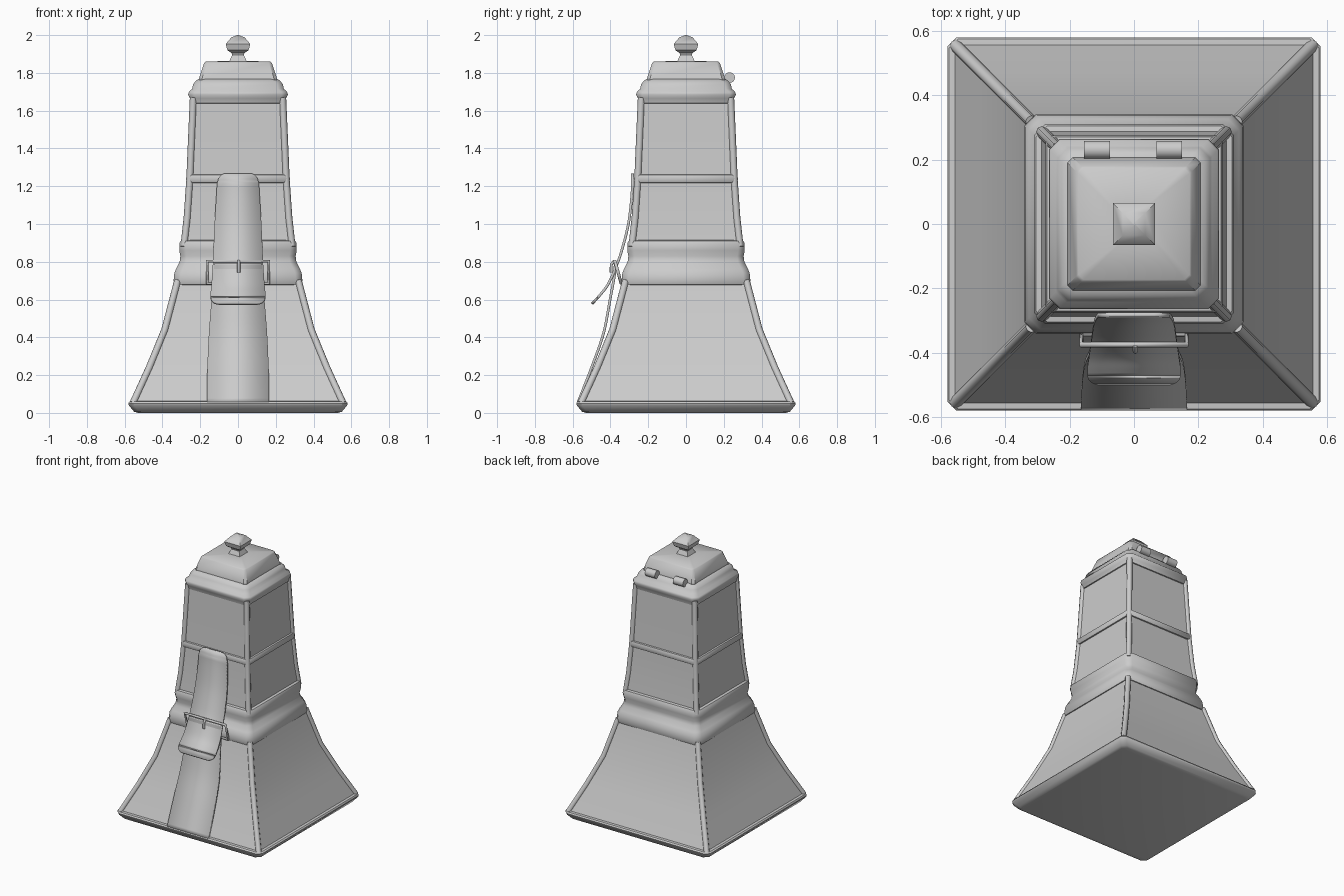
import bpy, bmesh, math
from mathutils import Vector

if "Cube" in bpy.data.objects:
    bpy.data.objects.remove(bpy.data.objects["Cube"])


def finish(name, bm, angle=38):
    bmesh.ops.recalc_face_normals(bm, faces=bm.faces)
    me = bpy.data.meshes.new(name)
    bm.to_mesh(me)
    bm.free()
    ob = bpy.data.objects.new(name, me)
    bpy.context.collection.objects.link(ob)
    bpy.ops.object.select_all(action='DESELECT')
    ob.select_set(True)
    bpy.context.view_layer.objects.active = ob
    bpy.ops.object.shade_smooth_by_angle(angle=math.radians(angle))
    return ob


def square(w, c):
    if c == 0:
        return [(w, w), (-w, w), (-w, -w), (w, -w)]
    a = w - c
    return [(w, a), (a, w), (-a, w), (-w, a), (-w, -a), (-a, -w), (a, -w), (w, -a)]


def loft(name, profile, chamfer, angle=38):
    """Stack chamfered squares from (half width, z) pairs."""
    bm = bmesh.new()
    rings = [[bm.verts.new((x, y, z)) for x, y in square(w, chamfer)] for w, z in profile]
    n = len(rings[0])
    for a, b in zip(rings, rings[1:]):
        for i in range(n):
            j = (i + 1) % n
            bm.faces.new((a[i], a[j], b[j], b[i]))
    bm.faces.new(rings[0][::-1])
    bm.faces.new(rings[-1])
    return finish(name, bm, angle)


def tube(name, pts, r, sides=8, closed=False):
    """Round rod along a polyline."""
    cu = bpy.data.curves.new(name, 'CURVE')
    cu.dimensions = '3D'
    cu.bevel_depth = r
    cu.bevel_resolution = sides // 2 - 2
    cu.use_fill_caps = True
    sp = cu.splines.new('POLY')
    sp.points.add(len(pts) - 1)
    for p, co in zip(sp.points, pts):
        p.co = (*co, 1)
    sp.use_cyclic_u = closed
    ob = bpy.data.objects.new(name, cu)
    bpy.context.collection.objects.link(ob)
    return ob


def catmull(pts, steps=6):
    p = [pts[0]] + pts + [pts[-1]]
    out = []
    for i in range(1, len(p) - 2):
        a, b, c, d = (Vector(q) for q in p[i - 1:i + 3])
        for s in range(steps):
            t = s / steps
            out.append(0.5 * (2 * b + (c - a) * t + (2 * a - 5 * b + 4 * c - d) * t * t
                              + (3 * b - a - 3 * c + d) * t ** 3))
    return out + [Vector(pts[-1])]


def strap(name, pts, round_start=0, round_end=0, thick=0.014):
    """Ribbon through (y, z, half width) points with optional rounded ends."""
    path = catmull(pts)
    for r, end in ((round_start, 0), (round_end, 1)):
        if r:
            if end:
                path.reverse()
            tip = path[0].copy()
            d = path[1] - tip
            d.z = 0
            d.normalize()
            path = [q for q in path if (q - tip).xy.length > r]
            arc = []
            for k in range(6):
                s = r * (1 - math.cos(k / 5 * math.pi / 2))
                w = tip.z - r + math.sqrt(max(0, r * r - (r - s) ** 2))
                arc.append(Vector((tip.x + d.x * s, tip.y + d.y * s, w)))
            path = arc + path
            if end:
                path.reverse()
    bm = bmesh.new()
    rows = [[bm.verts.new((k * w, y, z)) for k in (-1, 1)] for y, z, w in path]
    for a, b in zip(rows, rows[1:]):
        bm.faces.new((a[0], a[1], b[1], b[0]))
    ob = finish(name, bm)
    m = ob.modifiers.new('thickness', 'SOLIDIFY')
    m.thickness = thick
    m.offset = 0
    return ob


# Flared lower body, slim upper body
lower = [(0.562, 0.05), (0.475, 0.24), (0.393, 0.44), (0.325, 0.70)]
upper = [(0.292, 0.88), (0.275, 1.03), (0.261, 1.23), (0.242, 1.67)]
loft('lower_body', lower, 0.015)
loft('upper_body', upper, 0.015)

# Base plate and rim
loft('base_plate', [(0.53, 0), (0.55, 0.006), (0.578, 0.04), (0.581, 0.05),
                    (0.575, 0.06), (0.56, 0.062)], 0.028)

# Rounded waist collar
loft('waist_collar', [(0.32, 0.675), (0.336, 0.68), (0.341, 0.70), (0.337, 0.74), (0.327, 0.765),
                      (0.309, 0.80), (0.305, 0.83), (0.311, 0.86), (0.311, 0.895),
                      (0.305, 0.91), (0.285, 0.915)], 0.035, 45)

# Band between the two rows of upper panels
loft('middle_band', [(0.25, 1.215), (0.27, 1.22), (0.276, 1.24), (0.27, 1.26), (0.25, 1.265)],
     0.022, 50)

# Stepped shoulder, lid and finial
loft('shoulder', [(0.235, 1.635), (0.25, 1.64), (0.255, 1.665), (0.264, 1.685), (0.26, 1.70),
                  (0.243, 1.715), (0.237, 1.74), (0.222, 1.76), (0.20, 1.77)], 0.032, 45)
loft('lid', [(0.202, 1.745), (0.207, 1.765), (0.205, 1.775), (0.18, 1.852),
             (0.173, 1.859), (0.05, 1.864)], 0.016)
loft('finial', [(0.049, 1.855), (0.031, 1.895), (0.034, 1.905), (0.056, 1.92), (0.065, 1.953),
                (0.035, 1.988), (0.003, 2.0)], 0, 30)

# Corner trims on both bodies
for sx in (-1, 1):
    for sy in (-1, 1):
        for label, prof in (('lower', lower), ('upper', upper)):
            tube(label + '_corner_trim',
                 [(sx * (w - 0.006), sy * (w - 0.006), z) for w, z in prof], 0.019)

# Hinge barrels on the back
for x in (-0.115, 0.11):
    tube('hinge_barrel', [(x - 0.04, 0.231, 1.775), (x + 0.04, 0.231, 1.775)], 0.028, 16)

# Straps on the front
strap('lower_strap', [(-0.572, 0.055, 0.165), (-0.50, 0.24, 0.162), (-0.437, 0.42, 0.154),
                      (-0.402, 0.60, 0.140), (-0.38, 0.72, 0.13), (-0.375, 0.79, 0.127)])
strap('upper_strap', [(-0.283, 1.268, 0.108), (-0.287, 1.15, 0.115), (-0.305, 1.0, 0.124),
                      (-0.34, 0.86, 0.13), (-0.37, 0.775, 0.134), (-0.41, 0.685, 0.14),
                      (-0.45, 0.63, 0.145), (-0.498, 0.577, 0.145)], 0.045, 0.045)

# Buckle frame, prong and anchor band
tube('buckle_frame', [(-0.163, -0.376, 0.803), (0.163, -0.376, 0.803),
                      (0.163, -0.343, 0.685), (-0.163, -0.343, 0.685)], 0.009, closed=True)
tube('buckle_prong', [(0.004, -0.378, 0.806), (0.004, -0.396, 0.785), (0.004, -0.396, 0.742)], 0.008)
